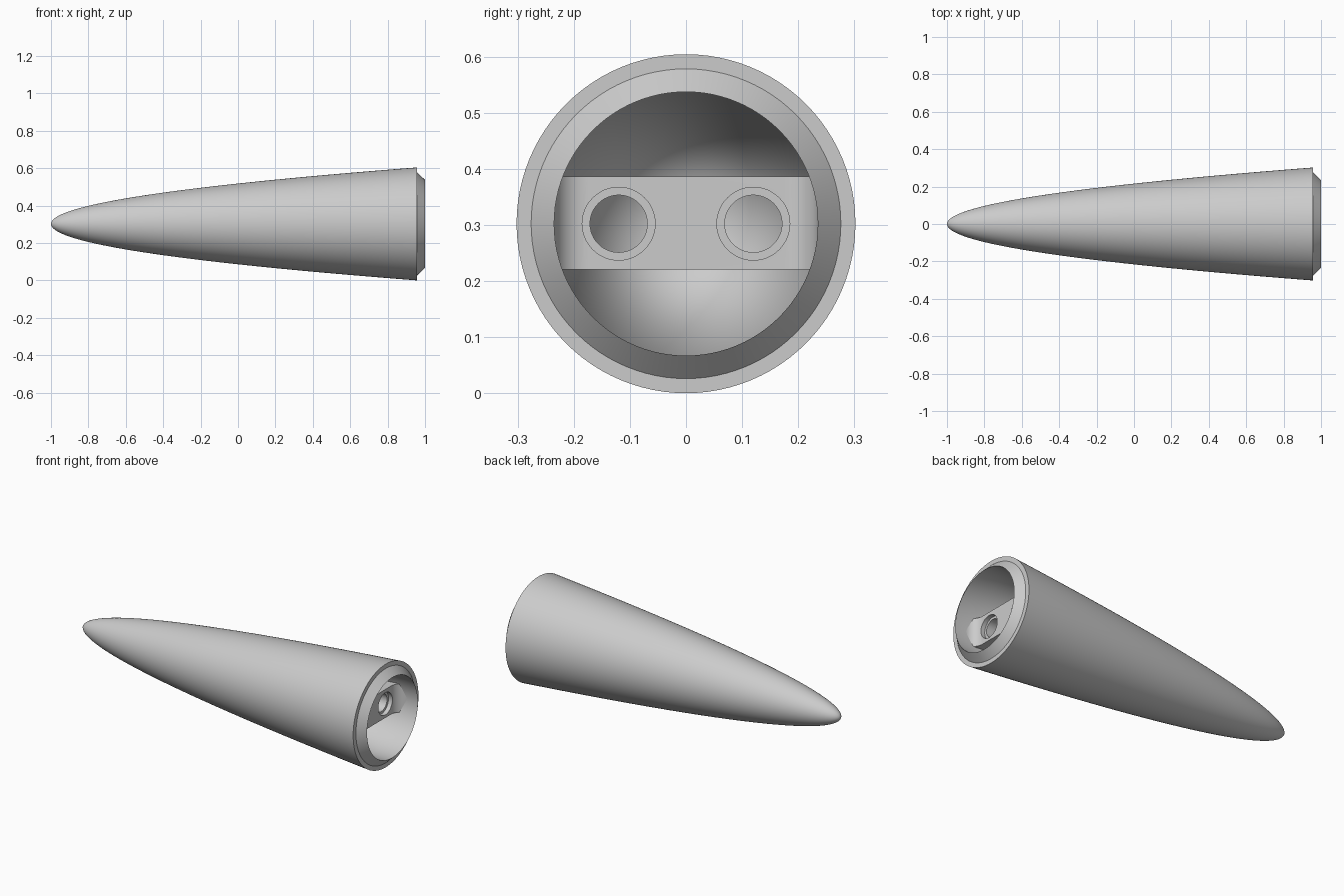
import bpy, bmesh, math

cube = bpy.data.objects.get("Cube")
if cube:
    bpy.data.objects.remove(cube, do_unlink=True)

AXIS_Z = 0.302
RADIUS = 0.302
BASE_X = 0.957
BAR_X = 0.87

grey = bpy.data.materials.new("light grey")
grey.use_nodes = True
colour = (0.6, 0.6, 0.6, 1)
grey.diffuse_color = colour
grey.node_tree.nodes["Principled BSDF"].inputs["Base Color"].default_value = colour


def finish(name, bm):
    bmesh.ops.recalc_face_normals(bm, faces=bm.faces)
    mesh = bpy.data.meshes.new(name)
    bm.to_mesh(mesh)
    bm.free()
    mesh.materials.append(grey)
    obj = bpy.data.objects.new(name, mesh)
    bpy.context.collection.objects.link(obj)
    return obj


def smooth(obj):
    bpy.ops.object.select_all(action='DESELECT')
    obj.select_set(True)
    bpy.context.view_layer.objects.active = obj
    bpy.ops.object.shade_smooth_by_angle(angle=math.radians(30))


def lathe(name, profile, y=0.0, steps=96):
    """Revolve (x, radius) points around a line parallel to x."""
    bm = bmesh.new()
    verts = [bm.verts.new((x, y, AXIS_Z + r)) for x, r in profile]
    edges = [bm.edges.new(pair) for pair in zip(verts, verts[1:])]
    bmesh.ops.spin(bm, geom=verts + edges, cent=(0, y, AXIS_Z), axis=(1, 0, 0),
                   angle=math.tau, steps=steps, use_duplicate=False)
    bmesh.ops.remove_doubles(bm, verts=bm.verts, dist=1e-5)
    return finish(name, bm)


# Hollow shell: parabolic outside, stepped and chamfered rim, conical inside
n = 40
outside = [(-1 + (BASE_X + 1) * (i / n) ** 2, RADIUS * i / n) for i in range(n + 1)]
rim = [(BASE_X, 0.276), (1.0, 0.235), (BAR_X, 0.235)]
shell = lathe("nose_cone_shell", outside + rim + [(-0.85, 0)])
smooth(shell)

# Cross bar with concave fillets running into the wall at both ends
fillet, start = 0.06, 0.175
half = [(BAR_X + fillet * (1 - math.cos(a)), start + fillet * math.sin(a))
        for a in (math.pi / 2 * i / 12 for i in range(13))]
half += [(BAR_X + fillet, 0.25), (BAR_X - 0.12, 0.25)]
outline = half + [(x, -y) for x, y in reversed(half)]
bm = bmesh.new()
face = bm.faces.new([bm.verts.new((x, y, 0.22)) for x, y in outline])
extruded = bmesh.ops.extrude_face_region(bm, geom=[face])["geom"]
bmesh.ops.translate(bm, vec=(0, 0, 0.166),
                    verts=[v for v in extruded if isinstance(v, bmesh.types.BMVert)])
bar = finish("cross_bar", bm)

# Counterbored bolt holes through the bar
floor = BAR_X - 0.025
for side in (-1, 1):
    cutter = lathe("hole_cutter", [(0.6, 0), (0.6, 0.051), (floor, 0.051),
                                   (floor, 0.065), (1.05, 0.065), (1.05, 0)],
                   y=side * 0.12, steps=48)
    cutter.hide_render = True
    mod = bar.modifiers.new("hole", 'BOOLEAN')
    mod.operation = 'DIFFERENCE'
    mod.solver = 'EXACT'
    mod.object = cutter
    bpy.context.view_layer.objects.active = bar
    bpy.ops.object.modifier_apply(modifier=mod.name)
    bpy.data.objects.remove(cutter, do_unlink=True)
smooth(bar)
